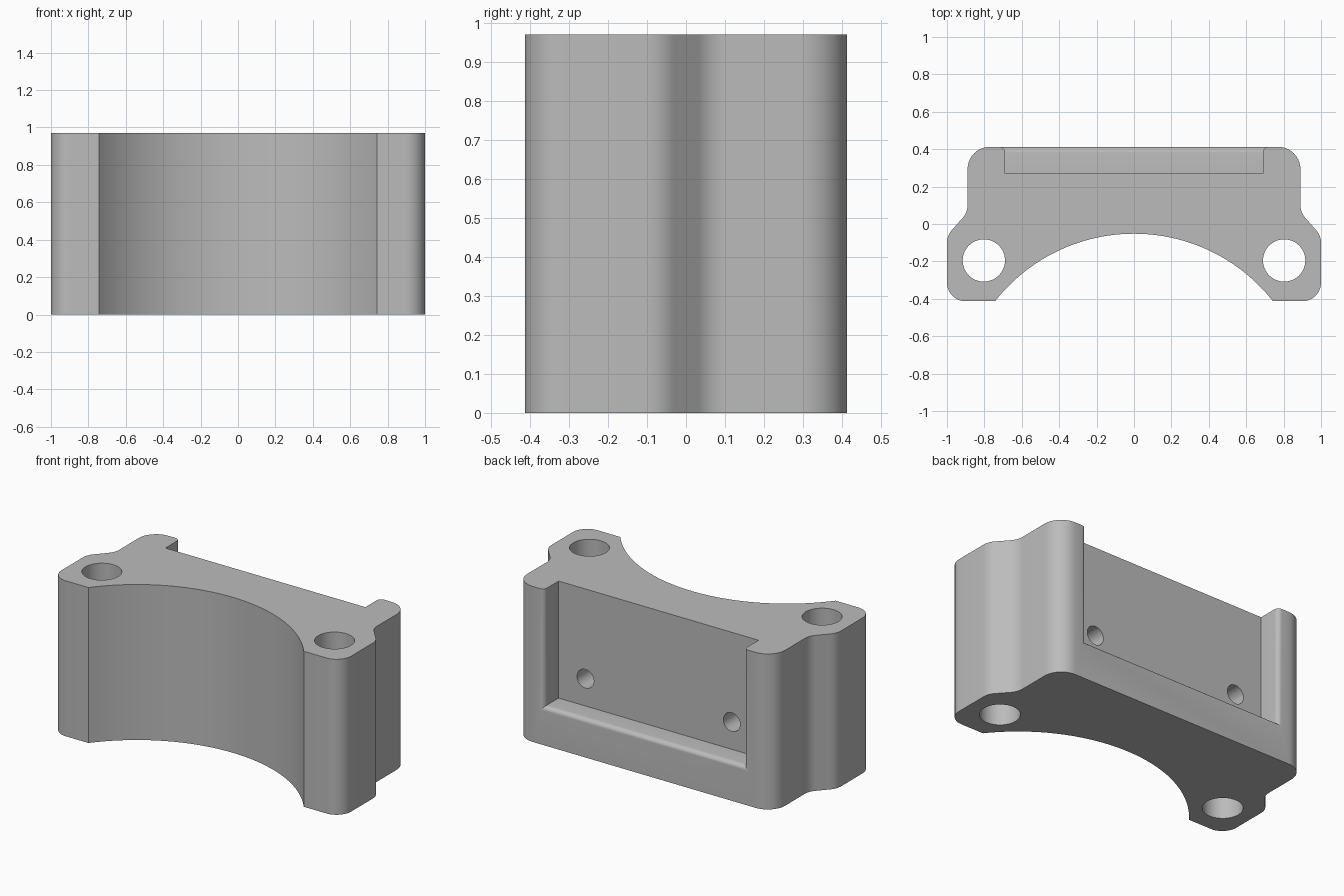
import bpy, bmesh, math

cube = bpy.data.objects.get("Cube")
if cube:
    bpy.data.objects.remove(cube, do_unlink=True)

HEIGHT = 0.97
BACK = 0.413
POCKET_Y, POCKET_X, POCKET_Z = 0.27, 0.69, 0.24

grey = bpy.data.materials.new("grey")
grey.use_nodes = True
grey.diffuse_color = (0.5, 0.5, 0.5, 1)
grey.node_tree.nodes["Principled BSDF"].inputs["Base Color"].default_value = (0.5, 0.5, 0.5, 1)


def arc(cx, cy, r, start, end, steps=10):
    angles = [math.radians(start + (end - start) * i / steps) for i in range(steps + 1)]
    return [(cx + r * math.cos(a), cy + r * math.sin(a)) for a in angles]


def finish(bm, name):
    bmesh.ops.recalc_face_normals(bm, faces=bm.faces)
    mesh = bpy.data.meshes.new(name)
    bm.to_mesh(mesh)
    bm.free()
    mesh.materials.append(grey)
    obj = bpy.data.objects.new(name, mesh)
    bpy.context.collection.objects.link(obj)
    return obj


def loft(rings, name):
    """Skin a stack of matching closed rings and cap both ends."""
    bm = bmesh.new()
    loops = [[bm.verts.new(p) for p in ring] for ring in rings]
    n = len(loops[0])
    for a, b in zip(loops, loops[1:]):
        for i in range(n):
            j = (i + 1) % n
            bm.faces.new((a[i], a[j], b[j], b[i]))
    bm.faces.new(loops[0])
    bm.faces.new(loops[-1])
    return finish(bm, name)


def cut(target, cutter):
    mod = target.modifiers.new(cutter.name, 'BOOLEAN')
    mod.operation = 'DIFFERENCE'
    mod.solver = 'EXACT'
    mod.object = cutter
    bpy.context.view_layer.objects.active = target
    bpy.ops.object.modifier_apply(modifier=mod.name)
    bpy.data.objects.remove(cutter, do_unlink=True)


# Bracket outline: curved saddle, bolt ears, waist and rounded back corners
half = (arc(0.9, -0.313, 0.1, -90, 0)
        + arc(0.9, -0.1, 0.1, 0, 45)
        + arc(0.99, 0.1, 0.1, 225, 180)
        + arc(0.77, BACK - 0.12, 0.12, 0, 90))
mirrored = [(-x, y) for x, y in reversed(half)]
radius = 0.945
span = math.degrees(math.asin(0.743 / radius))
saddle = arc(0, -0.052 - radius, radius, 90 + span, 90 - span, 64)
saddle[0], saddle[-1] = (-0.743, -BACK), (0.743, -BACK)
outline = half + mirrored + saddle
body = loft([[(x, y, z) for x, y in outline] for z in (0, HEIGHT)], "bracket_body")

# Vertical bolt holes through the ears
for side in (-1, 1):
    ring = arc(side * 0.803, -0.195, 0.113, 0, 360, 48)[:-1]
    cut(body, loft([[(x, y, z) for x, y in ring] for z in (-0.2, 1.2)], "bolt_hole"))

# Open-topped back pocket with a rounded lip
lip = 0.03
sections = [(POCKET_Y, 0)]
for i in range(7):
    a = math.radians(90 * i / 6)
    sections.append((BACK - lip + lip * math.sin(a), lip * (1 - math.cos(a))))
sections.append((BACK + 0.1, lip))
rings = [[(-POCKET_X - o, y, POCKET_Z - o), (POCKET_X + o, y, POCKET_Z - o),
          (POCKET_X + o, y, 1.2), (-POCKET_X - o, y, 1.2)] for y, o in sections]
cut(body, loft(rings, "pocket"))

# Blind screw holes in the pocket wall
for side in (-1, 1):
    ring = arc(side * 0.505, 0.41, 0.058, 0, 360, 32)[:-1]
    cut(body, loft([[(x, y, z) for x, z in ring] for y in (0, 0.33)], "screw_hole"))

bpy.ops.object.select_all(action='DESELECT')
body.select_set(True)
bpy.context.view_layer.objects.active = body
bpy.ops.object.shade_smooth_by_angle(angle=math.radians(30))
